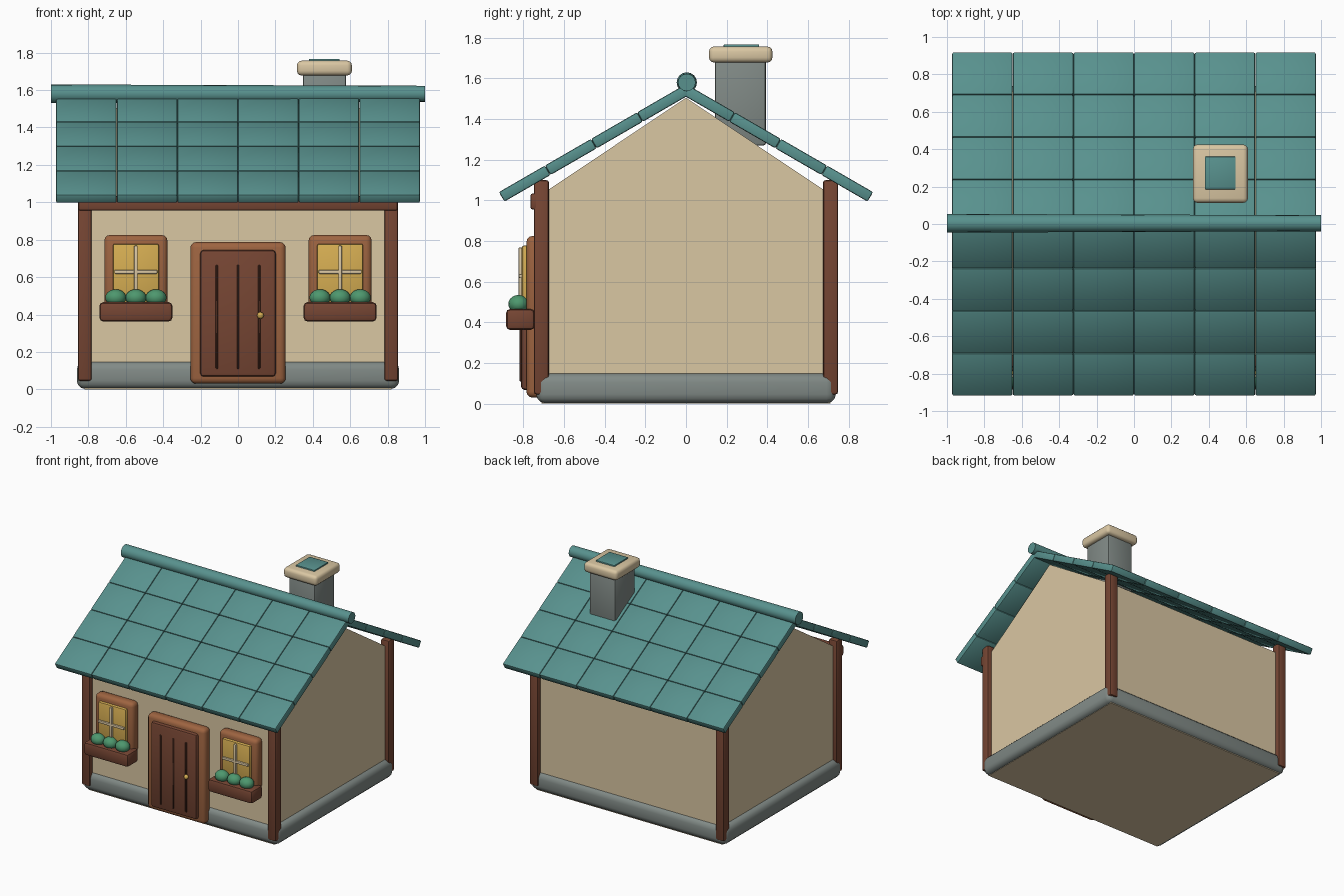
import bpy, bmesh, math
from mathutils import Matrix, Vector

if "Cube" in bpy.data.objects:
    bpy.data.objects.remove(bpy.data.objects["Cube"])


def material(name, rgb):
    m = bpy.data.materials.new(name)
    m.diffuse_color = (*rgb, 1)
    m.use_nodes = True
    m.node_tree.nodes["Principled BSDF"].inputs["Base Color"].default_value = m.diffuse_color
    return m


TEAL = material("teal_tile", (0.098, 0.285, 0.27))
PLASTER = material("cream_plaster", (0.70, 0.57, 0.365))
STONE = material("grey_stone", (0.22, 0.255, 0.24))
BROWN = material("dark_wood", (0.18, 0.06, 0.033))
WOOD = material("light_wood", (0.34, 0.127, 0.052))
GROOVE = material("groove_brown", (0.075, 0.026, 0.015))
GOLD = material("gold", (0.67, 0.42, 0.085))
GREEN = material("leaf_green", (0.075, 0.31, 0.155))


def finish(name, bm, mat, angle=40):
    bmesh.ops.recalc_face_normals(bm, faces=bm.faces)
    me = bpy.data.meshes.new(name)
    bm.to_mesh(me)
    bm.free()
    me.materials.append(mat)
    for p in me.polygons:
        p.use_smooth = True
    me.set_sharp_from_angle(angle=math.radians(angle))
    ob = bpy.data.objects.new(name, me)
    bpy.context.collection.objects.link(ob)
    return ob


def add_box(bm, lo, hi, bevel=0.0, segments=2, matrix=None):
    """Box between two corners with rounded edges, added to bm."""
    part = bmesh.new()
    lo, hi = Vector(lo), Vector(hi)
    size, mid = hi - lo, (lo + hi) / 2
    bmesh.ops.create_cube(part, size=1, matrix=Matrix.Translation(mid) @ Matrix.Diagonal((*size, 1)))
    if bevel:
        bmesh.ops.bevel(part, geom=part.edges[:], offset=bevel, segments=segments,
                        profile=0.5, affect='EDGES', clamp_overlap=True)
    if matrix:
        part.transform(matrix)
    tmp = bpy.data.meshes.new("tmp")
    part.to_mesh(tmp)
    part.free()
    bm.from_mesh(tmp)
    bpy.data.meshes.remove(tmp)


def box(name, mat, lo, hi, bevel=0.0, segments=2):
    bm = bmesh.new()
    add_box(bm, lo, hi, bevel, segments)
    return finish(name, bm, mat)


def ball(name, mat, centre, radii, u=16, v=10):
    bm = bmesh.new()
    bmesh.ops.create_uvsphere(bm, u_segments=u, v_segments=v, radius=1,
                              matrix=Matrix.Translation(centre) @ Matrix.Diagonal((*radii, 1)))
    return finish(name, bm, mat)


# Foundation and walls
box("foundation", STONE, (-0.862, -0.737, 0.002), (0.862, 0.737, 0.15), 0.045, 3)
box("walls", PLASTER, (-0.82, -0.71, 0), (0.82, 0.71, 1.03))

# Gable prism
bm = bmesh.new()
ends = [[bm.verts.new((x, y, z)) for y, z in ((-0.71, 1.03), (0.71, 1.03), (0, 1.505))]
        for x in (-0.82, 0.82)]
for tri in ends:
    bm.faces.new(tri)
for i in range(3):
    j = (i + 1) % 3
    bm.faces.new((ends[0][i], ends[0][j], ends[1][j], ends[1][i]))
finish("gable", bm, PLASTER)

# Corner posts and front beam
for sx in (-1, 1):
    for sy in (-1, 1):
        cx, cy = sx * 0.819, sy * 0.711
        box("corner_post", BROWN, (cx - 0.037, cy - 0.037, 0.045),
            (cx + 0.037, cy + 0.037, 1.10), 0.013)
box("front_beam", BROWN, (-0.855, -0.766, 0.955), (0.855, -0.69, 1.035), 0.013)

# Roof tiles, four rows of six on each slope
COLS, ROWS, PITCH = 6, 4, math.radians(30)
LENGTH, WIDTH, HALF = 1.047, 0.3243, 0.027
for side, name in ((1, "front_roof_tiles"), (-1, "back_roof_tiles")):
    slope = (Matrix.Translation((0, 0, 1.541))
             @ Matrix.Rotation(0 if side == 1 else math.pi, 4, 'Z')
             @ Matrix.Rotation(PITCH, 4, 'X'))
    bm = bmesh.new()
    for c in range(COLS):
        x = (c - COLS / 2) * WIDTH
        for r in range(ROWS):
            y = -r * LENGTH / ROWS
            add_box(bm, (x + 0.0005, y - LENGTH / ROWS, -HALF),
                    (x + WIDTH - 0.0005, y, HALF), 0.009, 2, slope)
    finish(name, bm, TEAL)

# Ridge pole, slightly tapered
bm = bmesh.new()
bmesh.ops.create_cone(bm, cap_ends=True, segments=16, radius1=0.05, radius2=0.043, depth=2,
                      matrix=Matrix.Translation((0, 0.004, 1.58)) @ Matrix.Rotation(math.pi / 2, 4, 'Y'))
finish("ridge_pole", bm, TEAL)

# Chimney
box("chimney_stack", STONE, (0.347, 0.142, 1.27), (0.577, 0.393, 1.70), 0.012)
box("chimney_cap", PLASTER, (0.315, 0.113, 1.678), (0.609, 0.425, 1.757), 0.025, 3)
box("chimney_flue", TEAL, (0.379, 0.185, 1.72), (0.543, 0.36, 1.767), 0.004)

# Door
box("door_frame", WOOD, (-0.255, -0.785, 0.03), (0.255, -0.70, 0.787), 0.03, 3)
box("door_panel", BROWN, (-0.202, -0.812, 0.068), (0.202, -0.74, 0.745), 0.018, 2)
for x in (-0.113, 0, 0.113):
    box("door_groove", GROOVE, (x - 0.006, -0.819, 0.11), (x + 0.006, -0.805, 0.665), 0.003, 1)
ball("door_knob", GOLD, (0.12, -0.823, 0.395), (0.018, 0.018, 0.018), 12, 8)

# Windows with flower boxes
for cx in (-0.546, 0.546):
    box("window_frame", WOOD, (cx - 0.169, -0.785, 0.42), (cx + 0.169, -0.70, 0.825), 0.03, 3)
    box("window_pane", GOLD, (cx - 0.123, -0.808, 0.455), (cx + 0.123, -0.75, 0.778), 0.01)
    box("window_upright", PLASTER, (cx - 0.010, -0.824, 0.48), (cx + 0.010, -0.80, 0.768), 0.005)
    box("window_crossbar", PLASTER, (cx - 0.115, -0.822, 0.618), (cx + 0.115, -0.80, 0.638), 0.005)
    box("flower_box", BROWN, (cx - 0.195, -0.885, 0.363), (cx + 0.195, -0.745, 0.466), 0.02)
    for dx in (-0.108, 0, 0.108):
        ball("flower_bush", GREEN, (cx + dx, -0.824, 0.49), (0.056, 0.05, 0.045))
